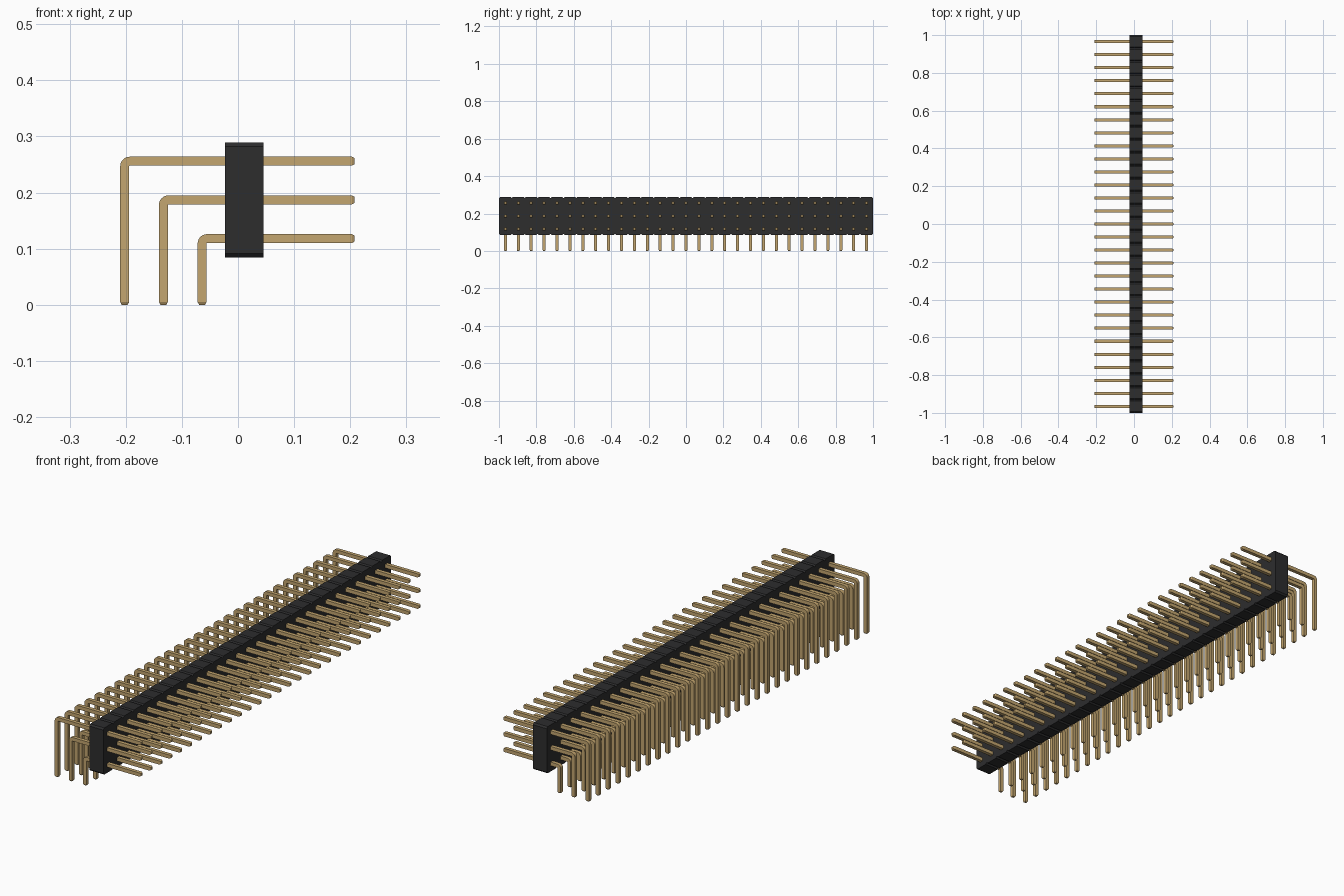
import bpy, bmesh, math

cube = bpy.data.objects.get("Cube")
if cube:
    bpy.data.objects.remove(cube, do_unlink=True)

COLS = 29                    # pins along the length
PITCH = 2 / COLS
MID_Z = 0.187                # height of the middle row
HALF = 0.008                 # half thickness of a pin
BEND = 0.009                 # bend radius at the pin centre
TIP = 0.005                  # length of the tapered tip


def material(name, rgb, rough):
    m = bpy.data.materials.new(name)
    m.use_nodes = True
    m.diffuse_color = (*rgb, 1)
    bsdf = m.node_tree.nodes["Principled BSDF"]
    bsdf.inputs["Base Color"].default_value = (*rgb, 1)
    bsdf.inputs["Roughness"].default_value = rough
    return m


def finish(bm, name, mat):
    bmesh.ops.recalc_face_normals(bm, faces=bm.faces)
    me = bpy.data.meshes.new(name)
    bm.to_mesh(me)
    bm.free()
    me.materials.append(mat)
    ob = bpy.data.objects.new(name, me)
    bpy.context.collection.objects.link(ob)
    return ob


black = material("black plastic", (0.026, 0.026, 0.027), 0.6)
gold = material("gold metal", (0.55, 0.38, 0.16), 0.5)


# Housing: one chamfered cell per column, outlined in y-z and extruded in x
def housing(x0, x1, chamfer=0.007):
    h = 1.5 * PITCH - 0.001
    top = []
    for i in range(COLS):
        y = -1 + i * PITCH
        top += [(y, h - chamfer), (y + chamfer, h), (y + PITCH - chamfer, h)]
    top.append((1, h - chamfer))
    outline = top + [(y, -z) for y, z in reversed(top)]
    bm = bmesh.new()
    face = bm.faces.new([bm.verts.new((x0, y, MID_Z + z)) for y, z in outline])
    ext = bmesh.ops.extrude_face_region(bm, geom=[face])
    verts = [v for v in ext["geom"] if isinstance(v, bmesh.types.BMVert)]
    bmesh.ops.translate(bm, verts=verts, vec=(x1 - x0, 0, 0))
    return finish(bm, "housing", black)


# Pin row: square bar swept through a right-angle bend, repeated along y
def pin_row(name, x_leg, z_arm, x_end=0.208):
    # Each section is centre x, centre z, turn angle, half size
    sections = [(x_end, z_arm, 0, HALF * 0.65), (x_end - TIP, z_arm, 0, HALF)]
    for i in range(7):
        a = math.pi / 2 * i / 6
        sections.append((x_leg + BEND - BEND * math.sin(a),
                         z_arm - BEND + BEND * math.cos(a), a, HALF))
    sections += [(x_leg, TIP, math.pi / 2, HALF),
                 (x_leg, 0, math.pi / 2, HALF * 0.65)]
    bm = bmesh.new()
    rings = []
    for x, z, a, s in sections:
        ux, uz = -math.sin(a), math.cos(a)
        rings.append([bm.verts.new((x + ux * s * u, s * v, z + uz * s * u))
                      for u, v in ((1, 1), (1, -1), (-1, -1), (-1, 1))])
    for r, q in zip(rings, rings[1:]):
        for k in range(4):
            j = (k + 1) % 4
            bm.faces.new((r[k], r[j], q[j], q[k]))
    bm.faces.new(rings[0])
    bm.faces.new(rings[-1])
    ob = finish(bm, name, gold)
    ob.location.y = -1 + PITCH / 2
    arr = ob.modifiers.new("columns", "ARRAY")
    arr.count = COLS
    arr.use_relative_offset = False
    arr.use_constant_offset = True
    arr.constant_offset_displace = (0, PITCH, 0)
    return ob


housing(-0.023, 0.045)
for i, row in enumerate(("lower_pins", "middle_pins", "upper_pins")):
    pin_row(row, -0.064 - i * PITCH, MID_Z + (i - 1) * PITCH)
